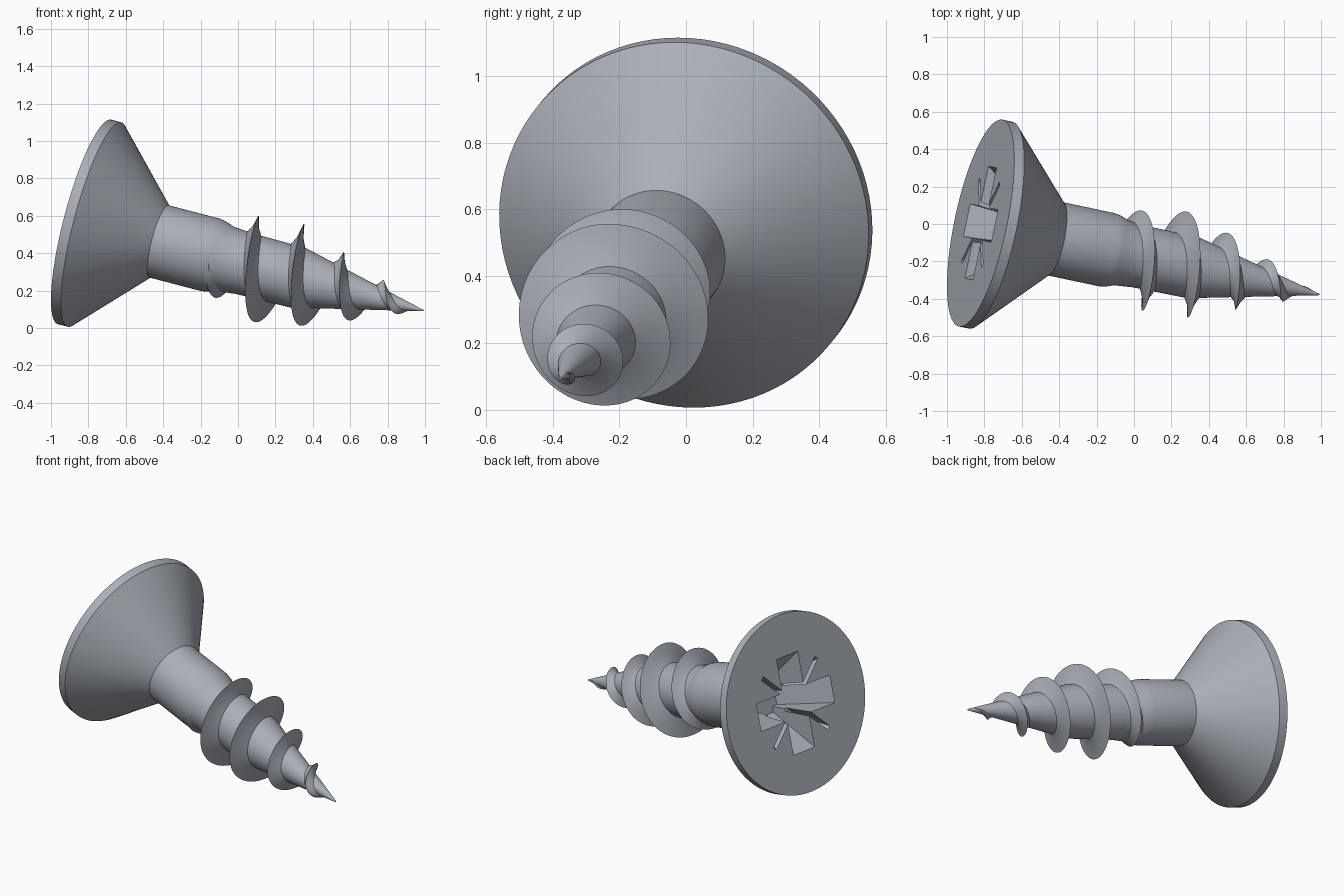
import bpy, bmesh, math
from mathutils import Vector, Matrix

if "Cube" in bpy.data.objects:
    bpy.data.objects.remove(bpy.data.objects["Cube"])

# Steel material
steel = bpy.data.materials.new("grey_steel")
steel.use_nodes = True
COLOR = (0.40, 0.43, 0.47, 1)
steel.diffuse_color = COLOR
steel.node_tree.nodes["Principled BSDF"].inputs["Base Color"].default_value = COLOR

# Screw frame: local z runs from the head face to the tip
axis = Vector((0.948, -0.2, -0.248)).normalized()
side = Vector((0, 0, 1)).cross(axis).normalized()
up = axis.cross(side)
FRAME = Matrix.Translation((-0.82, 0.005, 0.567)) @ Matrix((side, up, axis)).transposed().to_4x4()

LENGTH, PITCH = 1.91, 0.25


def make(name, bm, smooth=30):
    bmesh.ops.recalc_face_normals(bm, faces=bm.faces)
    mesh = bpy.data.meshes.new(name)
    bm.to_mesh(mesh)
    bm.free()
    mesh.materials.append(steel)
    ob = bpy.data.objects.new(name, mesh)
    bpy.context.collection.objects.link(ob)
    ob.matrix_world = FRAME
    return ob


def smooth(ob, angle=30):
    bpy.ops.object.select_all(action="DESELECT")
    ob.select_set(True)
    bpy.context.view_layer.objects.active = ob
    bpy.ops.object.shade_smooth_by_angle(angle=math.radians(angle))


def lerp(points, t):
    for (a, ra), (b, rb) in zip(points, points[1:]):
        if t <= b:
            return ra + (rb - ra) * max(0, (t - a) / (b - a))
    return points[-1][1]


def loft(bm, rings):
    for a, b in zip(rings, rings[1:]):
        for i in range(len(a)):
            j = (i + 1) % len(a)
            bm.faces.new((a[i], a[j], b[j], b[i]))
    bm.faces.new(rings[0][::-1])
    bm.faces.new(rings[-1])


# Head, shank and tapered core turned from one profile
shank = [(0.42, 0.2), (0.71, 0.2), (0.75, 0.193), (0.79, 0.178), (0.9, 0.168),
         (1.2, 0.165), (LENGTH, 0.004)]
bm = bmesh.new()
rings = []
SIDES = 96
for t, r in [(0, 0.565), (0.056, 0.565)] + shank:
    rings.append([bm.verts.new((r * math.cos(k * math.tau / SIDES),
                                r * math.sin(k * math.tau / SIDES), t)) for k in range(SIDES)])
loft(bm, rings)
body = make("head_and_shank", bm)

# Drive recess cutters: four tapered arms and four thin diagonal slits
def wedge(bm, angle, top, bottom, depth):
    turn = Matrix.Rotation(angle, 3, "Z")
    rings = []
    for (length, half), z in ((top, -0.02), (bottom, depth)):
        rings.append([bm.verts.new(turn @ Vector((x * length, y * half, z)))
                      for x, y in ((-1, -1), (1, -1), (1, 1), (-1, 1))])
    loft(bm, rings)


for i in range(4):
    bm = bmesh.new()
    if i < 2:
        wedge(bm, i * math.pi / 2, (0.32, 0.09), (0.1, 0.062), 0.3)
    else:
        wedge(bm, (i - 1.5) * math.pi / 2, (0.33, 0.014), (0.2, 0.011), 0.2)
    cutter = make("recess_cutter", bm)
    cutter.hide_render = True
    cut = body.modifiers.new("recess", "BOOLEAN")
    cut.operation, cut.solver, cut.object = "DIFFERENCE", "EXACT", cutter
    bpy.context.view_layer.objects.active = body
    bpy.ops.object.modifier_apply(modifier=cut.name)
    bpy.data.objects.remove(cutter)
smooth(body, 25)

# Helical thread with a sharp crest that fades in and tapers to the tip
crest = [(0.69, 0.17), (0.79, 0.217), (0.91, 0.268), (1.02, 0.288), (1.17, 0.286),
         (1.42, 0.195), (1.67, 0.099), (1.8, 0.045), (1.88, 0.008)]
bm = bmesh.new()
rings = []
STEPS = 420
for s in range(STEPS + 1):
    t = 0.69 + (1.88 - 0.69) * s / STEPS
    angle = math.tau * (t - 1.1) / PITCH
    core, tip = lerp(shank, t), lerp(crest, t)
    width = 0.042 * min(1, (1.9 - t) / 0.15)
    # Root, concave flank, crest, concave flank, root
    section = [(-1, None), (-0.42, 0.38), (0, 1), (0.42, 0.38), (1, None)]
    ring = []
    for offset, rise in section:
        z = t + offset * width
        r = lerp(shank, z) - 0.004 if rise is None else core + (tip - core) * rise
        r = max(r, 0.001)
        ring.append(bm.verts.new((r * math.cos(angle), r * math.sin(angle), z)))
    rings.append(ring)
loft(bm, rings)
thread = make("thread", bm)
smooth(thread, 35)
